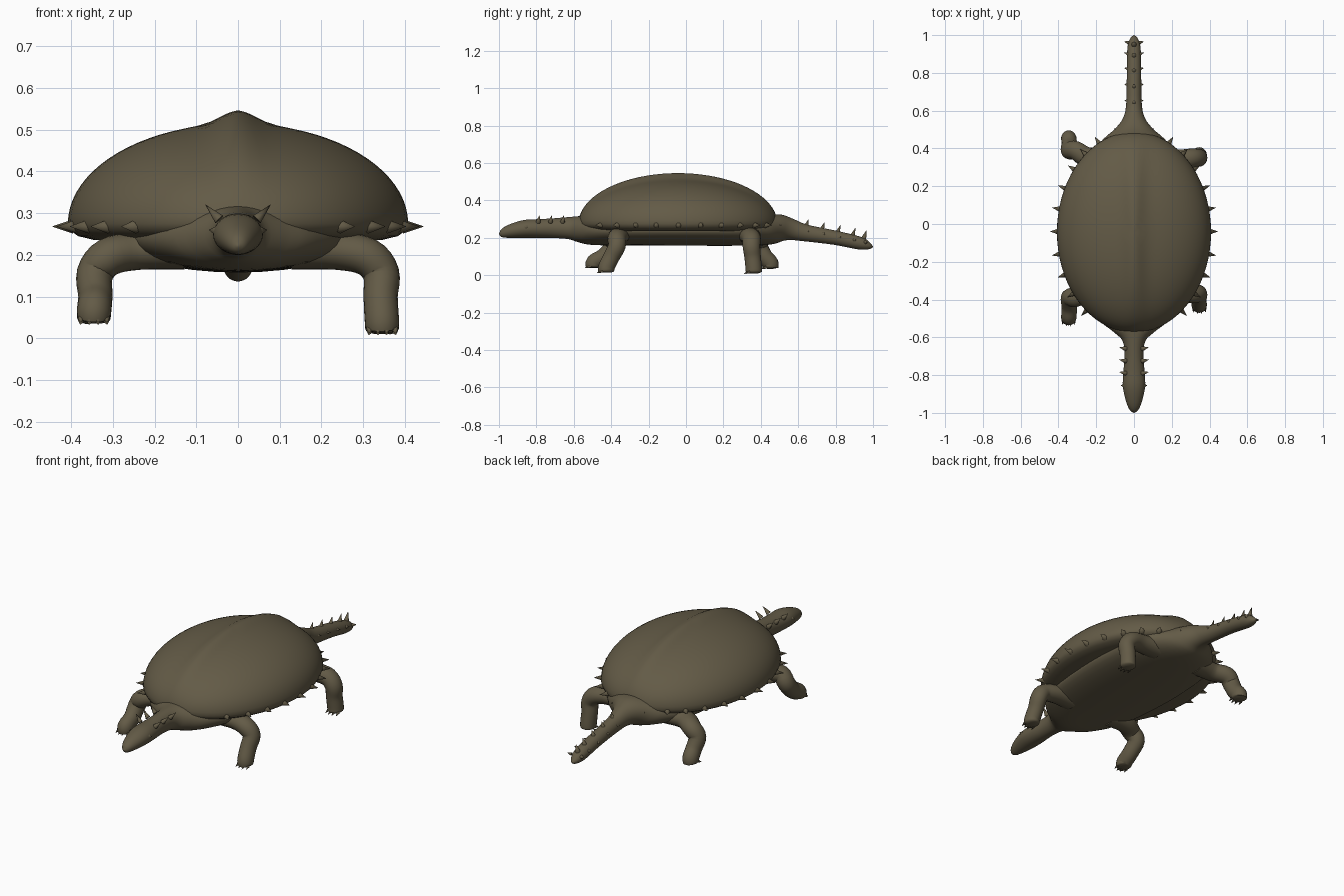
import bpy, bmesh, math
from mathutils import Vector

cube = bpy.data.objects.get("Cube")
if cube:
    bpy.data.objects.remove(cube)

COLOUR = (0.125, 0.104, 0.062, 1)
skin = bpy.data.materials.new("olive brown")
skin.use_nodes = True
skin.diffuse_color = COLOUR
bsdf = skin.node_tree.nodes["Principled BSDF"]
bsdf.inputs["Base Color"].default_value = COLOUR
bsdf.inputs["Roughness"].default_value = 0.8


def finish(name, bm, angle=40):
    bmesh.ops.remove_doubles(bm, verts=bm.verts, dist=0.0001)
    bmesh.ops.recalc_face_normals(bm, faces=bm.faces)
    mesh = bpy.data.meshes.new(name)
    bm.to_mesh(mesh)
    bm.free()
    mesh.materials.append(skin)
    obj = bpy.data.objects.new(name, mesh)
    bpy.context.collection.objects.link(obj)
    bpy.ops.object.select_all(action='DESELECT')
    obj.select_set(True)
    bpy.context.view_layer.objects.active = obj
    bpy.ops.object.shade_smooth_by_angle(angle=math.radians(angle))
    return obj


def bridge(bm, rings):
    """Join successive closed rings with quads and cap both ends."""
    n = len(rings[0])
    for a, b in zip(rings, rings[1:]):
        for i in range(n):
            j = (i + 1) % n
            bm.faces.new((a[i], a[j], b[j], b[i]))
    bm.faces.new(rings[0])
    bm.faces.new(rings[-1])


def smooth_path(points, steps):
    """Catmull-Rom samples through stations of (x, y, z, width, depth)."""
    pts = [points[0]] + points + [points[-1]]
    out = []
    for k in range(1, len(pts) - 2):
        for s in range(steps):
            t = s / steps
            out.append([0.5 * (2 * b + (c - a) * t + (2 * a - 5 * b + 4 * c - d) * t * t
                               + (3 * b - a - 3 * c + d) * t ** 3)
                        for a, b, c, d in zip(*pts[k - 1:k + 3])])
    return out + [list(points[-1])]


def loft(name, points, ref, sides=24, steps=4):
    path = smooth_path(points, steps)
    bm = bmesh.new()
    rings = []
    for k, p in enumerate(path):
        ahead, behind = path[min(k + 1, len(path) - 1)], path[max(k - 1, 0)]
        t = (Vector(ahead[:3]) - Vector(behind[:3])).normalized()
        u = t.cross(Vector(ref)).normalized()
        v = u.cross(t)
        ring = []
        for i in range(sides):
            a = math.tau * i / sides
            ring.append(bm.verts.new(Vector(p[:3]) + u * math.cos(a) * max(p[3], 0.001)
                                     + v * math.sin(a) * max(p[4], 0.001)))
        rings.append(ring)
    bridge(bm, rings)
    return finish(name, bm)


def spikes(name, items, sides=8):
    """Cones given as (base, direction, radius, length)."""
    bm = bmesh.new()
    for base, direction, radius, length in items:
        d = Vector(direction).normalized()
        matrix = d.to_track_quat('Z', 'Y').to_matrix().to_4x4()
        matrix.translation = Vector(base) + d * length / 2
        bmesh.ops.create_cone(bm, cap_ends=True, segments=sides, radius1=radius,
                              radius2=0, depth=length, matrix=matrix)
    return finish(name, bm, 50)


# Domed shell with a central ridge and a tucked-in underside
RX, RY, CY, RIM = 0.408, 0.532, -0.043, 0.275
bm = bmesh.new()
levels = [(0.5, 0.235), (0.85, 0.236), (0.94, 0.245), (0.985, 0.258)]
levels += [(math.cos(a), RIM + 0.24 * math.sin(a))
           for a in (math.pi / 2 * k / 20 for k in range(20))]
levels.append((0.01, RIM + 0.24))
rings = []
for scale, z in levels:
    rise = max(0, (z - RIM) / 0.24)
    ring = []
    for i in range(72):
        a = math.tau * i / 72
        x = RX * scale * math.cos(a)
        y = CY + RY * scale * math.sin(a)
        ridge = 0.031 * rise * math.exp(-(x / 0.055) ** 2)
        ring.append(bm.verts.new((x, y, z + ridge)))
    rings.append(ring)
bridge(bm, rings)
finish("shell", bm, 60)

# Head, neck, belly and tail: (y, half width, centre z, half height)
spine = [(-1.0, 0.002, 0.222, 0.002), (-0.985, 0.022, 0.223, 0.021),
         (-0.94, 0.042, 0.235, 0.036), (-0.86, 0.059, 0.248, 0.048),
         (-0.78, 0.056, 0.25, 0.05), (-0.7, 0.05, 0.252, 0.053),
         (-0.62, 0.06, 0.252, 0.06), (-0.57, 0.11, 0.247, 0.07),
         (-0.5, 0.19, 0.24, 0.078), (-0.35, 0.26, 0.24, 0.08),
         (0, 0.29, 0.24, 0.082), (0.3, 0.26, 0.24, 0.082),
         (0.43, 0.18, 0.242, 0.08), (0.5, 0.105, 0.252, 0.074),
         (0.56, 0.058, 0.245, 0.058), (0.64, 0.041, 0.226, 0.045),
         (0.8, 0.038, 0.2, 0.038), (0.93, 0.035, 0.171, 0.034),
         (0.98, 0.021, 0.156, 0.018), (1.0, 0.002, 0.152, 0.002)]
loft("body", [(0, y, z, w, h) for y, w, z, h in spine], (0, 0, 1), 32)

# Legs with clawed feet: side, shoulder y, knee y, foot y, foot z
legs = {"front_left": (1, -0.36, -0.37, -0.425, 0.014),
        "back_left": (1, 0.34, 0.35, 0.362, 0.01),
        "front_right": (-1, -0.36, -0.39, -0.49, 0.04),
        "back_right": (-1, 0.35, 0.39, 0.45, 0.035)}
for name, (s, shoulder, knee, foot, ground) in legs.items():
    mid = (knee + foot) / 2
    loft(name + "_leg", [
        (s * 0.13, shoulder, 0.215, 0.05, 0.065), (s * 0.24, shoulder, 0.21, 0.046, 0.055),
        (s * 0.31, knee, 0.195, 0.046, 0.05), (s * 0.343, knee, 0.155, 0.044, 0.047),
        (s * 0.342, mid, 0.1, 0.041, 0.044), (s * 0.345, foot, ground + 0.03, 0.041, 0.044),
        (s * 0.346, foot, ground + 0.008, 0.038, 0.042),
        (s * 0.346, foot, ground, 0.02, 0.022)], (0, 1, 0), 20)
    spikes(name + "_claws", [
        ((s * 0.346 + dx, foot - 0.033 + abs(dx) * 0.4, ground + 0.008), (dx * 4, -1, -0.45),
         0.008, 0.026) for dx in (-0.03, -0.01, 0.01, 0.03)])

# Spikes around the shell rim
rim = []
for y in (-0.46, -0.37, -0.27, -0.16, -0.04, 0.08, 0.19, 0.29, 0.37, 0.43, 0.475):
    a = math.asin((y - CY) / RY)
    for s in (-1, 1):
        out = Vector((s * math.cos(a) / RX, math.sin(a) / RY, 0)).normalized()
        base = Vector((s * RX * math.cos(a), y, 0.268)) - out * 0.012
        rim.append((base, out, 0.017, 0.05))
spikes("shell_spikes", rim)

# Paired spikes on the neck and head
neck = []
for s in (-1, 1):
    for y in (-0.66, -0.725, -0.79):
        neck.append(((s * 0.045, y, 0.285), (s * 0.75, 0.15, 0.8), 0.013, 0.05))
    neck.append(((s * 0.052, -0.855, 0.258), (s, 0, 0.1), 0.012, 0.018))
spikes("neck_spikes", neck)

# Spikes along the top and sides of the tail
tail = []
for y in (0.64, 0.725, 0.81, 0.89, 0.95):
    z = 0.226 - (y - 0.64) * 0.19
    tail.append(((0, y, z + 0.03), (0, 0.35, 1), 0.014, 0.048))
    for s in (-1, 1):
        tail.append(((s * 0.03, y + 0.01, z + 0.01), (s, 0.3, 0.25), 0.01, 0.024))
spikes("tail_spikes", tail)
